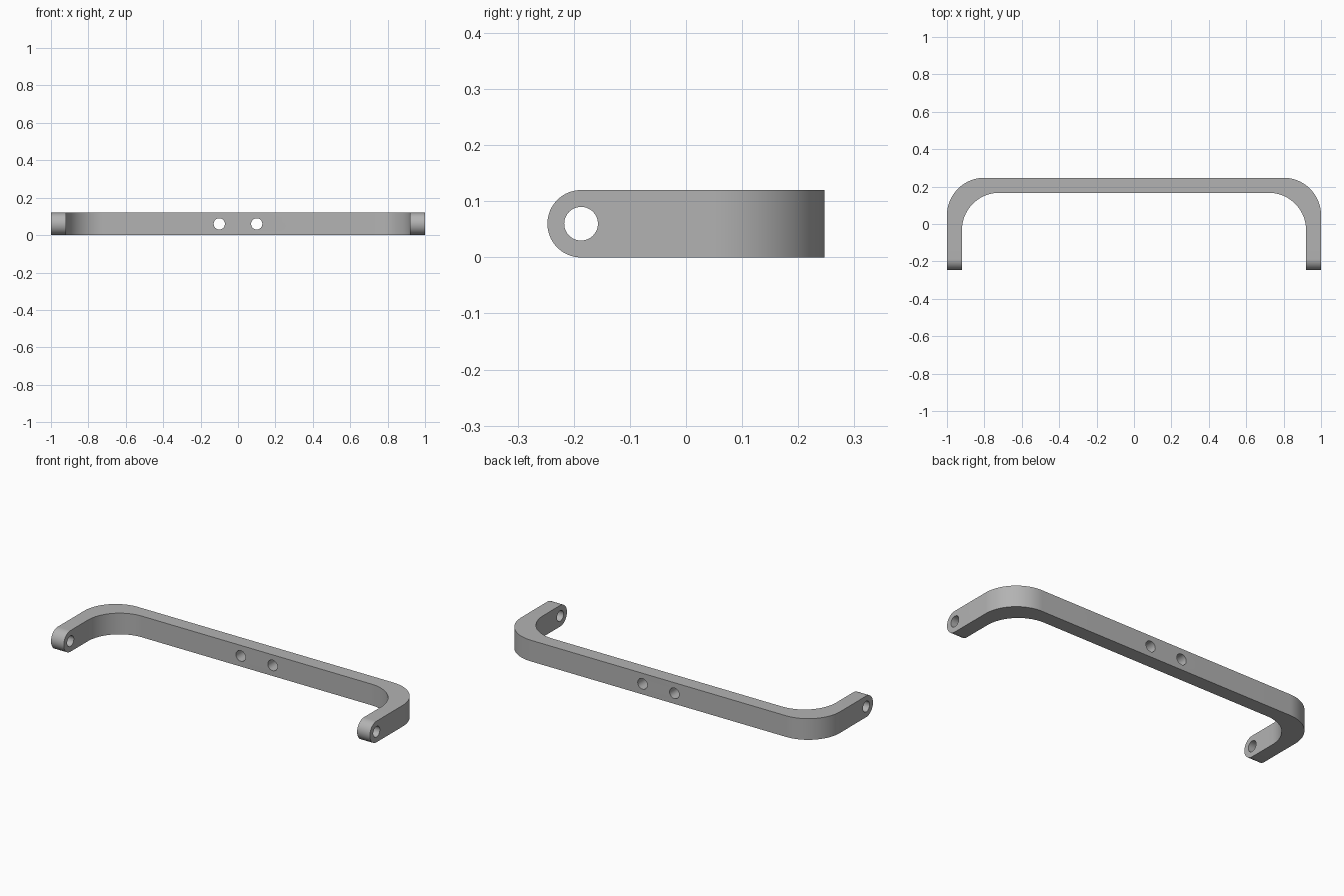
import bpy, bmesh
from math import pi, cos, sin, radians
from mathutils import Matrix, Vector

if "Cube" in bpy.data.objects:
    bpy.data.objects.remove(bpy.data.objects["Cube"])

HALF_Y = 0.247      # half depth
HEIGHT = 0.12
THICK = 0.08        # bar thickness
BEND = 0.2          # corner radius, inside and outside
HOLE = 0.03
MID = HEIGHT / 2
EYE_Y = -HALF_Y + MID


def arc(cx, cy, r, start, end, steps=24):
    angles = [radians(start + (end - start) * i / steps) for i in range(steps + 1)]
    return [(cx + r * cos(a), cy + r * sin(a)) for a in angles]


def prism(name, points, sweep):
    """Solid made by sweeping a closed outline along a vector."""
    bm = bmesh.new()
    face = bm.faces.new([bm.verts.new(p) for p in points])
    moved = bmesh.ops.extrude_face_region(bm, geom=[face])["geom"]
    bmesh.ops.translate(bm, vec=Vector(sweep),
                        verts=[v for v in moved if isinstance(v, bmesh.types.BMVert)])
    bmesh.ops.recalc_face_normals(bm, faces=bm.faces)
    return add_object(name, bm)


def add_object(name, bm):
    mesh = bpy.data.meshes.new(name)
    bm.to_mesh(mesh)
    bm.free()
    obj = bpy.data.objects.new(name, mesh)
    bpy.context.collection.objects.link(obj)
    return obj


def drill(name, location, axis):
    bm = bmesh.new()
    bmesh.ops.create_cone(bm, cap_ends=True, segments=48, radius1=HOLE, radius2=HOLE,
                          depth=0.3, matrix=Matrix.Translation(location) @ Matrix.Rotation(pi / 2, 4, axis))
    return add_object(name, bm)


def cut(target, cutter, operation):
    cutter.hide_render = True
    mod = target.modifiers.new(cutter.name, 'BOOLEAN')
    mod.operation, mod.solver, mod.object = operation, 'EXACT', cutter
    bpy.context.view_layer.objects.active = target
    bpy.ops.object.modifier_apply(modifier=mod.name)
    bpy.data.objects.remove(cutter)


# Bent bar seen from above, oversized in height and at the open ends
inner = 1 - THICK
front = -HALF_Y - 0.1
right_half = ([(inner, front), (1, front)]
              + arc(1 - BEND, HALF_Y - BEND, BEND, 0, 90))
inner_half = arc(inner - BEND, HALF_Y - THICK - BEND, BEND, 90, 0)
outer = right_half[1:] + [(-x, y) for x, y in reversed(right_half[1:])]
inside = [(-x, y) for x, y in reversed(inner_half)] + inner_half
outline = outer + [(-inner, front)] + inside + [(inner, front)]
bracket = prism("bracket_bar", [(x, y, -0.1) for x, y in outline], (0, 0, HEIGHT + 0.2))

# Side outline trims the height and rounds the arm ends
side = arc(EYE_Y, MID, MID, 90, 270, 40) + [(HALF_Y + 0.1, 0), (HALF_Y + 0.1, HEIGHT)]
cut(bracket, prism("side_trim", [(-1.1, y, z) for y, z in side], (2.2, 0, 0)), 'INTERSECT')

# Screw holes: one through each arm, two through the cross bar
for s in (-1, 1):
    cut(bracket, drill("arm_drill", (s * (1 - THICK / 2), EYE_Y, MID), 'Y'), 'DIFFERENCE')
    cut(bracket, drill("bar_drill", (s * 0.1, HALF_Y - THICK / 2, MID), 'X'), 'DIFFERENCE')

# Plain grey finish
grey = bpy.data.materials.new("grey_metal")
grey.use_nodes = True
colour = (0.45, 0.45, 0.45, 1)
grey.diffuse_color = colour
grey.node_tree.nodes["Principled BSDF"].inputs["Base Color"].default_value = colour
bracket.data.materials.clear()
bracket.data.materials.append(grey)
for poly in bracket.data.polygons:
    poly.material_index = 0

bpy.ops.object.select_all(action='DESELECT')
bracket.select_set(True)
bpy.context.view_layer.objects.active = bracket
bpy.ops.object.shade_smooth_by_angle(angle=radians(30))
